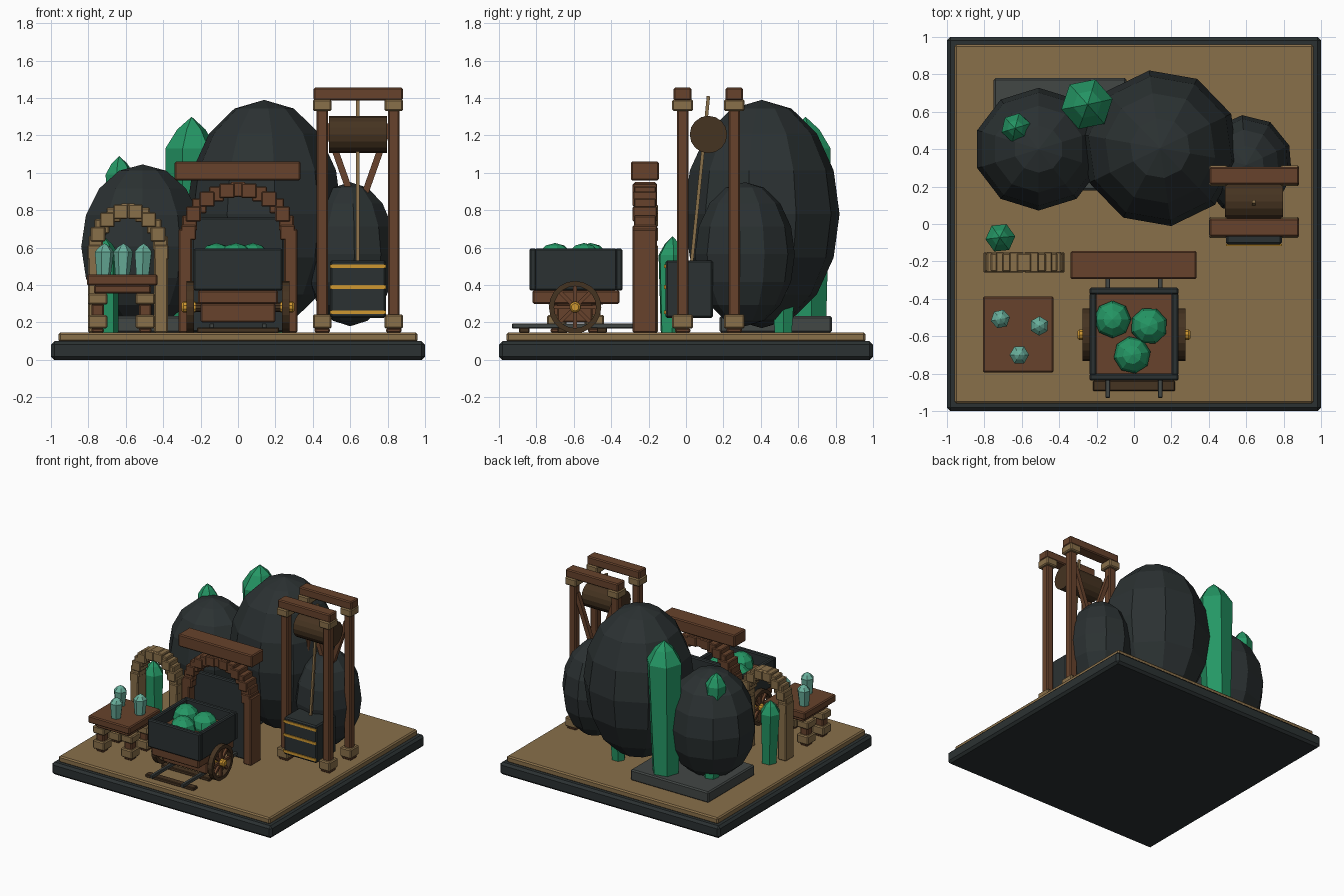
import bpy, bmesh, math
from mathutils import Vector, Matrix

cube = bpy.data.objects.get("Cube")
if cube:
    bpy.data.objects.remove(cube, do_unlink=True)


def material(name, r, g, b):
    m = bpy.data.materials.new(name)
    m.use_nodes = True
    m.diffuse_color = (r, g, b, 1)
    m.node_tree.nodes["Principled BSDF"].inputs["Base Color"].default_value = (r, g, b, 1)
    return m


ROCK = material("dark rock", .024, .031, .032)
SAND = material("sand", .25, .16, .068)
WOOD = material("brown wood", .135, .055, .025)
DARK = material("dark wood", .06, .033, .015)
STONE = material("grey stone", .055, .063, .06)
GREEN = material("green crystal", .018, .31, .13)
TEAL = material("pale teal crystal", .14, .43, .33)
GOLD = material("gold", .62, .31, .03)


def finish(bm, name, mat, bevel=0):
    bmesh.ops.recalc_face_normals(bm, faces=bm.faces)
    me = bpy.data.meshes.new(name)
    bm.to_mesh(me)
    bm.free()
    me.materials.append(mat)
    ob = bpy.data.objects.new(name, me)
    bpy.context.collection.objects.link(ob)
    if bevel:
        mod = ob.modifiers.new("bevel", "BEVEL")
        mod.width, mod.segments = bevel, 1
    return ob


def box(name, mat, x, y, z, bevel=.008):
    """Box from (min, max) ranges on each axis."""
    bm = bmesh.new()
    bmesh.ops.create_cube(bm, size=1)
    spans = (x, y, z)
    for v in bm.verts:
        v.co = [(a + b) / 2 + c * (b - a) for (a, b), c in zip(spans, v.co)]
    return finish(bm, name, mat, bevel)


def bar(name, mat, start, end, width, bevel=0):
    """Square bar between two points."""
    a, b = Vector(start), Vector(end)
    bm = bmesh.new()
    bmesh.ops.create_cube(bm, size=1)
    turn = (b - a).to_track_quat('Z', 'Y').to_matrix().to_4x4()
    size = Matrix.Diagonal((width, width, (b - a).length, 1))
    bm.transform(Matrix.Translation((a + b) / 2) @ turn @ size)
    return finish(bm, name, mat, bevel)


def lathe(name, mat, profile, sides, place, closed=False):
    """Rings of (radius, height) joined by flat faces, capped unless closed."""
    bm = bmesh.new()
    rings = []
    for r, h in profile:
        rings.append([bm.verts.new((r * math.cos(t), r * math.sin(t), h))
                      for t in (2 * math.pi * i / sides for i in range(sides))])
    pairs = list(zip(rings, rings[1:]))
    if closed:
        pairs.append((rings[-1], rings[0]))
    else:
        bm.faces.new(rings[0])
        bm.faces.new(rings[-1])
    for a, b in pairs:
        for i in range(sides):
            j = (i + 1) % sides
            bm.faces.new((a[i], a[j], b[j], b[i]))
    bmesh.ops.remove_doubles(bm, verts=bm.verts, dist=.0005)
    bm.transform(place)
    return finish(bm, name, mat)


def along_x(x, y, z):
    return Matrix.Translation((x, y, z)) @ Matrix.Rotation(math.pi / 2, 4, 'Y')


def ball(name, mat, centre, radii, segs, rings, turn=0):
    bm = bmesh.new()
    bmesh.ops.create_uvsphere(bm, u_segments=segs, v_segments=rings, radius=1)
    bm.transform(Matrix.Translation(centre) @ Matrix.Diagonal((*radii, 1))
                 @ Matrix.Rotation(math.radians(turn), 4, 'Z'))
    return finish(bm, name, mat)


def crystal(name, mat, x, y, z, r, height, tip, lean=(0, 0), turn=0):
    shear = Matrix.Identity(4)
    shear[0][2], shear[1][2] = lean
    place = Matrix.Translation((x, y, z)) @ shear @ Matrix.Rotation(turn, 4, 'Z')
    profile = [(r * .75, 0), (r, height - tip), (r * .55, height - tip * .4), (.0001, height)]
    lathe(name, mat, profile, 6, place)


def block_arch(name, mat, cx, cz, radius, rise, size, y, count):
    """Stair-stepped arch of upright blocks."""
    for i in range(count):
        t = math.pi * i / (count - 1)
        x, z = cx + radius * math.cos(t), cz + rise * math.sin(t)
        h, d = size / 2, .006 * (i % 2)
        box(f"{name}_{i}", mat, (x - h, x + h), (y[0] + d, y[1] - d), (z - h, z + h), .006)


# Ground
box("base_slab", ROCK, (-1, 1), (-1, 1), (0, .1), .018)
box("sand_ground", SAND, (-.96, .96), (-.96, .96), (.095, .147), .01)
box("stone_slab", STONE, (-.75, -.04), (.18, .78), (.145, .235), .01)

# Boulders
ball("large_boulder", ROCK, (.14, .405, .78), (.422, .42, .61), 10, 8, 8)
ball("left_boulder", ROCK, (-.51, .4, .605), (.345, .328, .44), 10, 8)
ball("right_boulder", ROCK, (.6, .315, .565), (.25, .268, .385), 10, 8, 5)

# Ground crystals
crystal("tall_crystal", GREEN, -.27, .65, .2, .14, 1.1, .17, (.02, -.01), .2)
crystal("middle_crystal", GREEN, -.6, .53, .2, .08, .89, .1, (-.04, -.02), .3)
crystal("small_crystal", GREEN, -.7, -.08, .145, .08, .515, .1, (-.035, .015), .1)
crystal("hidden_crystal", GREEN, .25, .52, .145, .07, .3, .08)

# Mine portal
PORTAL = (-.285, -.155)
for s, side in ((-1, "left"), (1, "right")):
    a, b = sorted((s * .245, s * .318))
    box(f"portal_post_{side}", WOOD, (a, b), PORTAL, (.145, .7))
block_arch("portal_arch", WOOD, 0, .68, .265, .23, .08, PORTAL, 15)
box("portal_beam", WOOD, (-.34, .335), (-.295, -.145), (.96, 1.06))
box("portal_panel", ROCK, (-.245, .245), (-.225, -.185), (.15, .76))

# Sand arch
ARCH = (-.26, -.15)
for cx in (-.765, -.412):
    box("sand_arch_leg", SAND, (cx - .038, cx + .038), ARCH, (.145, .57))
block_arch("sand_arch", SAND, -.588, .575, .178, .222, .078, ARCH, 15)

# Rails and sleepers
for x in (-.14, .14):
    box("rail", STONE, (x - .013, x + .013), (-.93, -.16), (.168, .195), .004)
for y in (-.865, -.66, -.45):
    box("sleeper", DARK, (-.22, .22), (y - .027, y + .027), (.145, .172), .005)

# Cart body: open box with a brown floor
CX, CY = (-.237, .237), (-.838, -.34)
for y in ((-.838, -.8), (-.378, -.34)):
    box("cart_end", ROCK, CX, y, (.37, .595))
for x in ((-.237, -.2), (.2, .237)):
    box("cart_side", ROCK, x, (-.81, -.37), (.37, .595))
box("cart_floor", WOOD, (-.21, .21), (-.81, -.37), (.375, .5), 0)
box("cart_frame", WOOD, (-.215, .215), (-.82, -.355), (.3, .372))
box("axle_box", WOOD, (-.2, .2), (-.69, -.5), (.2, .302))
for x, y, t in ((-.115, -.51, 0), (.08, -.545, 20), (-.01, -.70, 10)):
    ball("ore_lump", GREEN, (x, y, .525), (.1, .1, .1), 8, 6, t)

# Cart wheels
WY, WZ = -.593, .282
for s in (-1, 1):
    rim = [(.112, -.02), (.14, -.02), (.14, .02), (.112, .02)]
    lathe("wheel_rim", DARK, rim, 20, along_x(s * .256, WY, WZ), closed=True)
    for i in range(4):
        t = math.pi * i / 4
        dy, dz = .12 * math.cos(t), .12 * math.sin(t)
        bar("wheel_spoke", WOOD, (s * .256, WY - dy, WZ - dz), (s * .256, WY + dy, WZ + dz), .02)
    lathe("wheel_hub", GOLD, [(.03, -.035), (.03, .03), (.02, .04)], 10,
          along_x(s * .262, WY, WZ) @ Matrix.Rotation(0 if s > 0 else math.pi, 4, 'X'))
lathe("axle", DARK, [(.025, -.25), (.025, .25)], 10, along_x(0, WY, WZ))

# Work table
box("table_top", WOOD, (-.808, -.43), (-.795, -.387), (.397, .457))
box("table_apron", WOOD, (-.77, -.465), (-.75, -.43), (.355, .4))
for x in (-.75, -.496):
    for y in (-.69, -.49):
        for w, lo, hi, m in ((.052, .295, .356, SAND), (.034, .23, .3, WOOD),
                             (.052, .168, .24, SAND), (.034, .145, .17, WOOD)):
            box("table_leg_block", m, (x - w, x + w), (y - w, y + w), (lo, hi))
for x, y, t in ((-.718, -.508, .2), (-.51, -.545, .5), (-.617, -.7, 0)):
    crystal("table_crystal", TEAL, x, y, .455, .052, .168, .045, (.03, 0), t)

# Hoist frame
for y, row in ((-.018, "front"), (.258, "back")):
    for x in (.45, .833):
        box(f"hoist_post_{row}", WOOD, (x - .031, x + .031), (y - .031, y + .031), (.145, 1.4))
        for lo, hi in ((.167, .243), (1.33, 1.392)):
            box("hoist_collar", SAND, (x - .05, x + .05), (y - .056, y + .056), (lo, hi))
        box("hoist_foot", WOOD, (x - .042, x + .042), (y - .042, y + .042), (.145, .17))
    box(f"hoist_beam_{row}", WOOD, (.405, .882), (y - .048, y + .048), (1.387, 1.455))
for x, foot in ((.47, .615), (.81, .665)):
    bar("hoist_brace", WOOD, (x, .258, 1.26), (foot, .258, .85), .035)

# Drum, rope and lift box
lathe("hoist_drum", DARK, [(.1, -.155), (.1, .155)], 16, along_x(.642, .12, 1.205))
bar("hoist_rope", SAND, (.64, .12, 1.41), (.64, .03, .52), .018)
box("lift_box", ROCK, (.492, .79), (-.11, .145), (.225, .532), .01)
for z in (.255, .39, .5):
    box("lift_band", GOLD, (.492, .79), (-.117, -.108), (z - .01, z + .01), 0)
